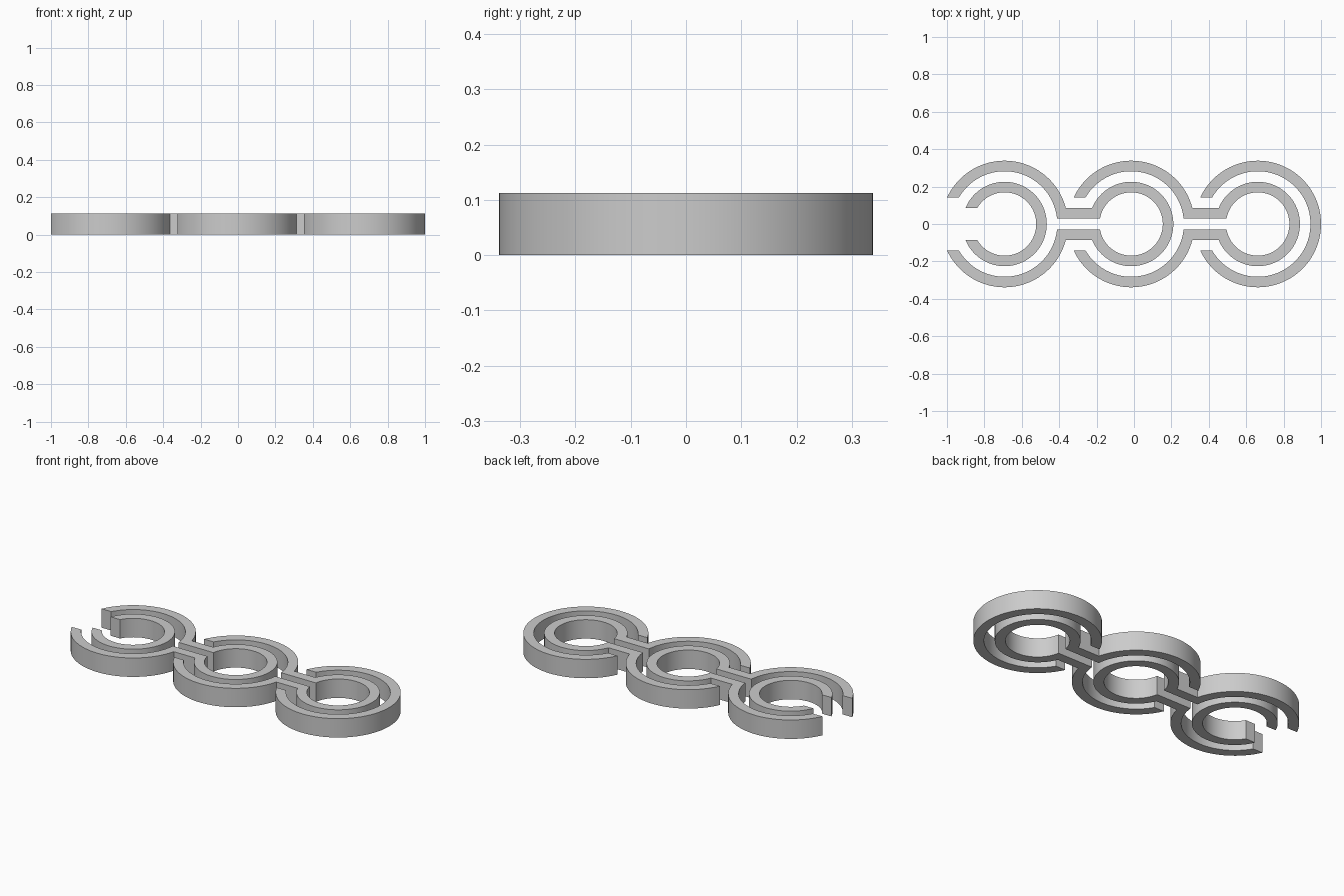
import bpy
import bmesh
from math import asin, pi, sin, cos, radians

default = bpy.data.objects.get("Cube")
if default:
    bpy.data.objects.remove(default, do_unlink=True)

UNIT = 0.0564          # wall thickness of every band
HEIGHT = 2 * UNIT
PITCH = 12             # ring spacing, in wall thicknesses
LAST = 1 - 6 * UNIT    # centre of the last ring on x
STEPS = 40             # segments per half ring

grey = bpy.data.materials.new("plain_grey")
grey.use_nodes = True
grey.diffuse_color = (0.6, 0.6, 0.6, 1)
grey.node_tree.nodes["Principled BSDF"].inputs["Base Color"].default_value = (0.6, 0.6, 0.6, 1)


def arc(cx, radius, left_y, right_y):
    """Upper half arc, ending at the given heights on its left and right side."""
    a, b = pi - asin(left_y / radius), asin(right_y / radius)
    angles = [a + (b - a) * i / STEPS for i in range(STEPS + 1)]
    return [(cx + radius * cos(t), radius * sin(t)) for t in angles]


def mirrored(rail):
    """Continue an upper rail with its reflection below the x axis."""
    return rail + [(x, -y) for x, y in reversed(rail[:-1])]


def band(name, centre, outer, inner):
    """Solid band between two matching rails."""
    bm = bmesh.new()
    rails = [[bm.verts.new((centre + x * UNIT, y * UNIT, 0)) for x, y in mirrored(r)]
             for r in (outer, inner)]
    o, n = rails
    faces = [bm.faces.new((o[i], o[i + 1], n[i + 1], n[i])) for i in range(len(o) - 1)]
    top = bmesh.ops.extrude_face_region(bm, geom=faces, use_keep_orig=True)["geom"]
    bmesh.ops.translate(bm, vec=(0, 0, HEIGHT),
                        verts=[v for v in top if isinstance(v, bmesh.types.BMVert)])
    bmesh.ops.recalc_face_normals(bm, faces=bm.faces)
    mesh = bpy.data.meshes.new(name)
    bm.to_mesh(mesh)
    bm.free()
    mesh.materials.append(grey)
    obj = bpy.data.objects.new(name, mesh)
    bpy.context.collection.objects.link(obj)
    bpy.ops.object.select_all(action='DESELECT')
    obj.select_set(True)
    bpy.context.view_layer.objects.active = obj
    bpy.ops.object.shade_smooth_by_angle(angle=radians(30))


centres = [LAST + (i - 2) * PITCH * UNIT for i in range(3)]

# Open inner ring at the start of the chain
band("start_inner_ring", centres[0], arc(0, 4, 1.5, 0), arc(0, 3, 1.5, 0))

# Links: an outer socket joined by two bars to the next inner ring
for i, name in enumerate(("first_link", "second_link")):
    band(name, centres[i],
         arc(0, 6, 2.5, 1.5) + arc(PITCH, 4, 1.5, 0),
         arc(0, 5, 2.5, 0.5) + arc(PITCH, 3, 0.5, 0))

# Open outer ring closing the end of the chain
band("end_outer_ring", centres[2], arc(0, 6, 2.5, 0), arc(0, 5, 2.5, 0))
